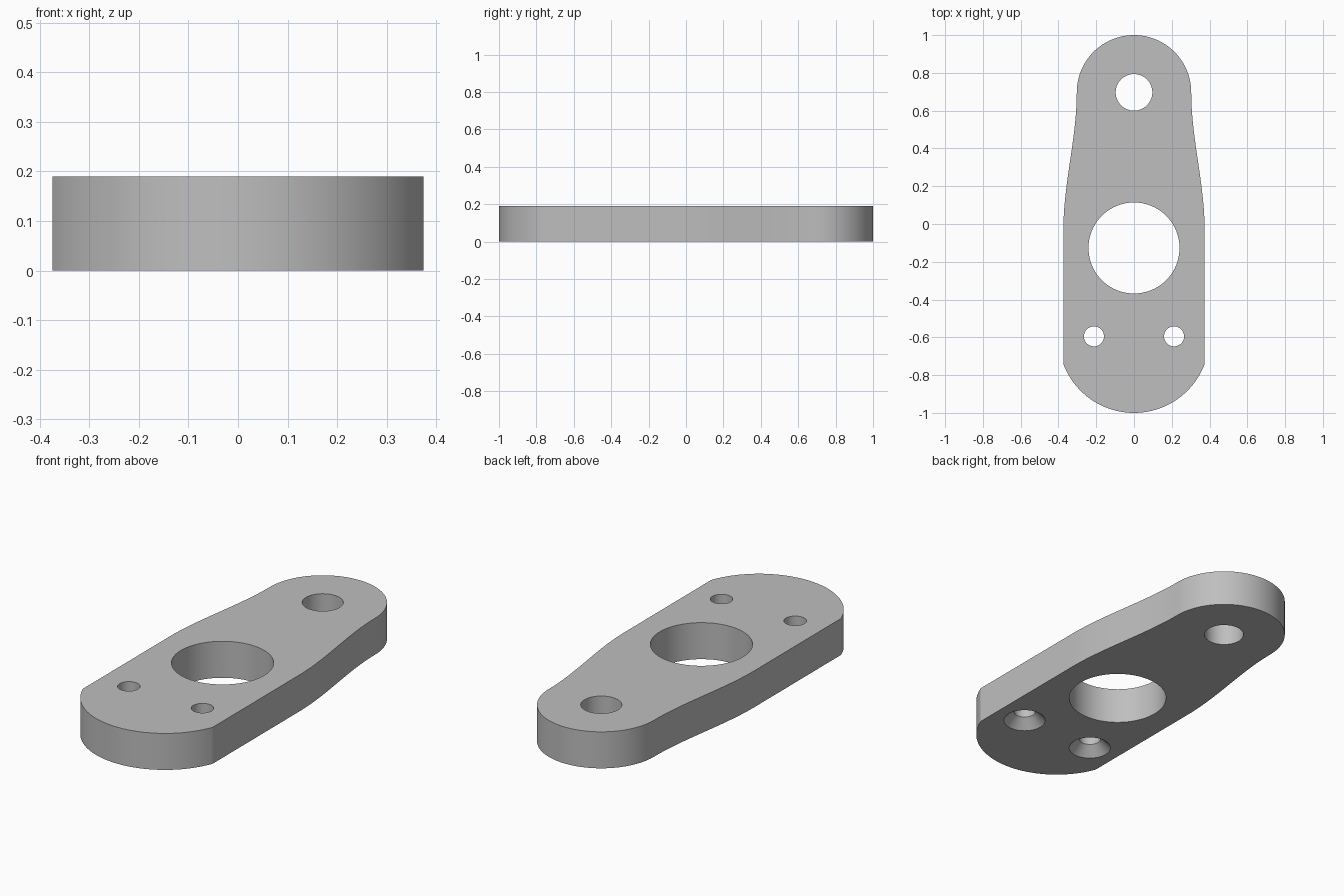
import bpy
import bmesh
from math import sin, cos, pi, radians, asin

THICK = 0.19
HALF_W = 0.374          # half width of the straight sides
TIP_R, TIP_Y = 0.303, 0.697
END_R, END_Y = 0.4, -0.6

cube = bpy.data.objects.get("Cube")
if cube:
    bpy.data.objects.remove(cube, do_unlink=True)

grey = bpy.data.materials.new("plain grey")
grey.use_nodes = True
colour = (0.52, 0.52, 0.52, 1)
grey.diffuse_color = colour
grey.node_tree.nodes["Principled BSDF"].inputs["Base Color"].default_value = colour


def add_object(name, bm):
    bmesh.ops.recalc_face_normals(bm, faces=bm.faces)
    mesh = bpy.data.meshes.new(name)
    bm.to_mesh(mesh)
    bm.free()
    mesh.materials.append(grey)
    obj = bpy.data.objects.new(name, mesh)
    bpy.context.collection.objects.link(obj)
    return obj


def arc(y, r, start, end, steps):
    angles = [start + (end - start) * i / steps for i in range(steps + 1)]
    return [(r * cos(a), y + r * sin(a)) for a in angles]


def round_cutter(name, x, y, profile, segments=64):
    """Solid of revolution from (radius, height) pairs."""
    bm = bmesh.new()
    rings = [[bm.verts.new((x + r * cos(2 * pi * i / segments),
                            y + r * sin(2 * pi * i / segments), z))
              for i in range(segments)] for r, z in profile]
    for low, high in zip(rings, rings[1:]):
        for i in range(segments):
            j = (i + 1) % segments
            bm.faces.new((low[i], low[j], high[j], high[i]))
    bm.faces.new(rings[0])
    bm.faces.new(rings[-1])
    obj = add_object(name, bm)
    obj.hide_render = True
    return obj


# Plate outline: rounded end, straight side, S-shaped taper, round tip
corner = -asin((1 - (HALF_W / END_R) ** 2) ** 0.5)
flank = []
for i in range(24):
    t = i / 24
    ease = t * t * (3 - 2 * t)
    flank.append((HALF_W + (TIP_R - HALF_W) * ease, -0.03 + (TIP_Y + 0.03) * t))
outline = arc(END_Y, END_R, -pi - corner, corner, 48)
outline += flank
outline += arc(TIP_Y, TIP_R, 0, pi, 64)
outline += [(-x, y) for x, y in reversed(flank)]

bm = bmesh.new()
base = bm.faces.new([bm.verts.new((x, y, 0)) for x, y in outline])
top = bmesh.ops.extrude_face_region(bm, geom=[base], use_keep_orig=True)
bmesh.ops.translate(bm, vec=(0, 0, THICK),
                    verts=[v for v in top["geom"] if isinstance(v, bmesh.types.BMVert)])
plate = add_object("link_plate", bm)

# Holes: through bores and two screw holes countersunk from below
low, high = -0.05, THICK + 0.05
cutters = [
    round_cutter("main_bore", 0, -0.127, [(0.241, low), (0.241, high)], 96),
    round_cutter("tip_hole", 0, TIP_Y, [(0.097, low), (0.097, high)]),
]
for side, x in (("left", 0.212), ("right", -0.212)):
    cutters.append(round_cutter(side + "_screw_hole", x, -0.595,
                                [(0.153, low), (0.053, 0.05), (0.053, high)]))
for cutter in cutters:
    mod = plate.modifiers.new(cutter.name, "BOOLEAN")
    mod.operation = "DIFFERENCE"
    mod.solver = "EXACT"
    mod.object = cutter

# Bake the cuts and drop the cutters
graph = bpy.context.evaluated_depsgraph_get()
baked = bpy.data.meshes.new_from_object(plate.evaluated_get(graph))
plate.modifiers.clear()
plate.data = baked
for cutter in cutters:
    bpy.data.objects.remove(cutter, do_unlink=True)

# Smooth the curved walls, keep the rims sharp
bpy.ops.object.select_all(action="DESELECT")
plate.select_set(True)
bpy.context.view_layer.objects.active = plate
bpy.ops.object.shade_smooth_by_angle(angle=radians(15))
